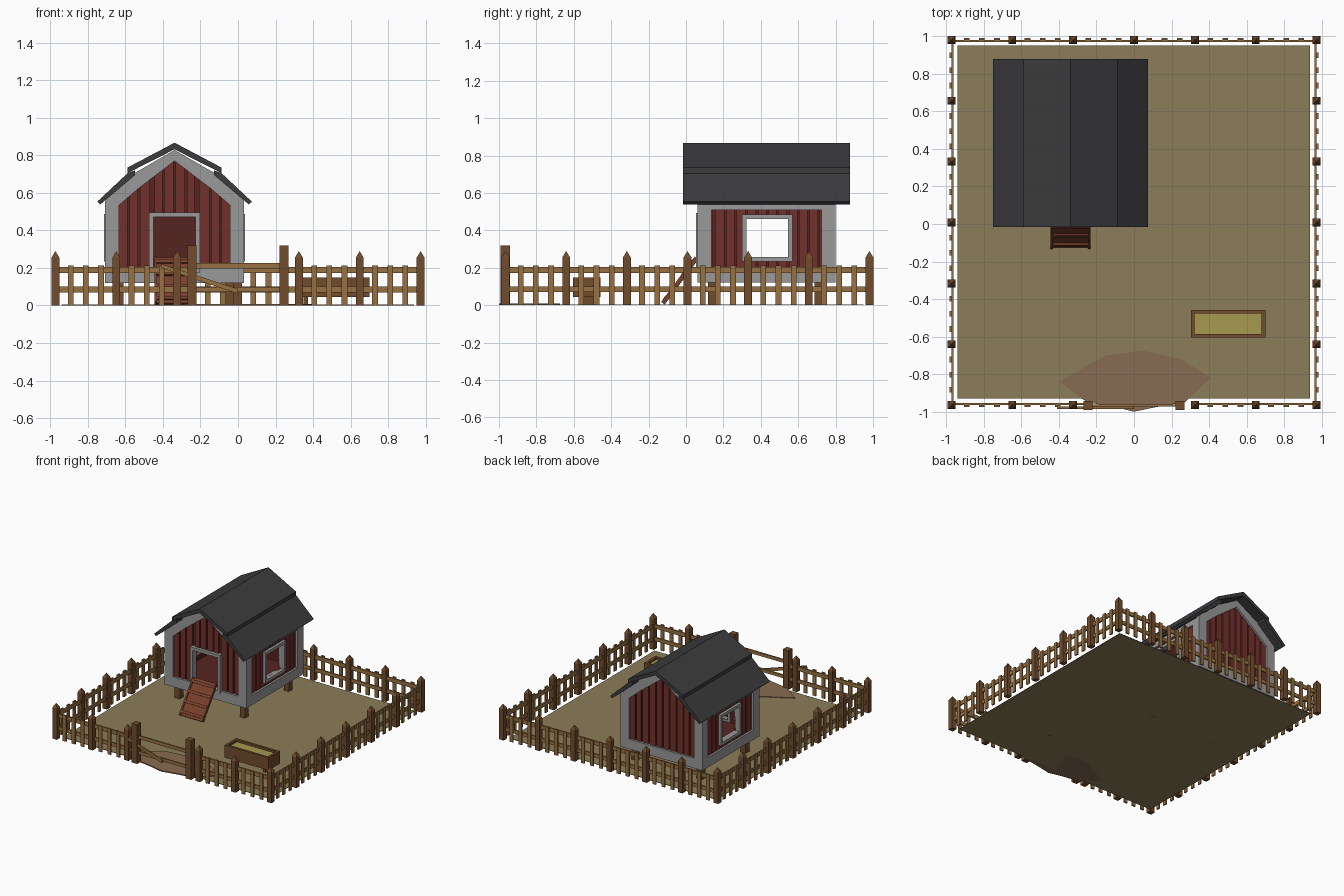
import bpy, bmesh, math
from mathutils import Matrix, Vector

if "Cube" in bpy.data.objects:
    bpy.data.objects.remove(bpy.data.objects["Cube"])

def mat(name, r, g, b):
    m = bpy.data.materials.new(name)
    m.diffuse_color = (r, g, b, 1)
    m.use_nodes = True
    m.node_tree.nodes["Principled BSDF"].inputs["Base Color"].default_value = m.diffuse_color
    return m

GROUND = mat("earth", .26, .205, .1)
DIRT = mat("bare_dirt", .25, .15, .085)
RAIL = mat("light_wood", .31, .165, .055)
POST = mat("dark_wood", .16, .072, .025)
RED = mat("red_paint", .17, .03, .025)
DARK = mat("dark_red", .09, .018, .015)
RAMP = mat("ramp_wood", .19, .05, .025)
GREY = mat("grey_trim", .32, .32, .32)
ROOF = mat("roof", .045, .045, .048)
HAY = mat("feed", .38, .32, .08)

def box(bm, x0, x1, y0, y1, z0, z1):
    m = Matrix.Translation(((x0+x1)/2, (y0+y1)/2, (z0+z1)/2)) @ Matrix.Diagonal((x1-x0, y1-y0, z1-z0, 1))
    bmesh.ops.create_cube(bm, size=1, matrix=m)

def prism(bm, pts, a, b, axis='y'):
    # extrude a (u, z) outline from a to b along the axis
    put = {'y': lambda u, z, d: (u, d, z), 'x': lambda u, z, d: (d, u, z), 'z': lambda u, z, d: (u, z, d)}[axis]
    lo = [bm.verts.new(put(u, z, a)) for u, z in pts]
    hi = [bm.verts.new(put(u, z, b)) for u, z in pts]
    bm.faces.new(lo)
    bm.faces.new(hi[::-1])
    n = len(pts)
    for i in range(n):
        bm.faces.new((lo[i], hi[i], hi[(i+1) % n], lo[(i+1) % n]))

def finish(bm, name, material):
    bmesh.ops.recalc_face_normals(bm, faces=bm.faces)
    me = bpy.data.meshes.new(name)
    bm.to_mesh(me)
    bm.free()
    me.materials.append(material)
    ob = bpy.data.objects.new(name, me)
    bpy.context.collection.objects.link(ob)
    return ob

# Ground and worn patch at the gate
bm = bmesh.new()
box(bm, -.94, .937, -.93, .95, 0, .004)
finish(bm, "ground", GROUND)
bm = bmesh.new()
prism(bm, [(-.4, -.84), (-.25, -.95), (-.1, -.975), (0, -1), (.12, -.975), (.27, -.95), (.41, -.82),
           (.25, -.72), (.05, -.675), (-.15, -.7)], 0, .009, 'z')
finish(bm, "dirt_patch", DIRT)

# Fence: each side runs along u, placed by its own rotation
CY, S, STEP = .008, .973, .3243
def fence(name, angle, gate=False):
    rot = Matrix.Translation((0, CY, 0)) @ Matrix.Rotation(angle, 4, 'Z')
    posts, rails = bmesh.new(), bmesh.new()
    for i in range(-3, 4):
        u = i*STEP
        if not (gate and i == 0) and i < 3:      # last corner belongs to the next side
            box(posts, u-.021, u+.021, -S-.021, -S+.021, 0, .255)
            bmesh.ops.create_cone(posts, segments=4, radius1=.03, radius2=0, depth=.035, cap_ends=True,
                matrix=Matrix.Translation((u, -S, .272)) @ Matrix.Rotation(math.pi/4, 4, 'Z'))
        if i < 3 and not (gate and i in (-1, 0)):
            for k in (1, 2, 3):
                p = u + k*STEP/4
                box(rails, p-.015, p+.015, -S-.011, -S, 0, .213)
    for a, b in ([(-S, -.245), (STEP, S)] if gate else [(-S, S)]):
        for z0, z1 in ((.07, .1), (.172, .205)):
            box(rails, a, b, -S, -S+.011, z0, z1)
    for b, n, m in ((posts, "posts", POST), (rails, "pickets", RAIL)):
        bmesh.ops.transform(b, matrix=rot, verts=b.verts)
        finish(b, f"{name}_fence_{n}", m)

for k, n in enumerate(("front", "right", "back", "left")):
    fence(n, k*math.pi/2, k == 0)

# Gate
bm = bmesh.new()
for x in (-.245, .245):
    box(bm, x-.025, x+.025, -.992, -.942, 0, .32)
finish(bm, "gate_posts", POST)
bm = bmesh.new()
box(bm, -.245, .245, -.973, -.961, .198, .225)
box(bm, -.245, .245, -.973, -.961, .072, .098)
prism(bm, [(-.41, .2), (-.41, .222), (0, .088), (0, .062)], -.985, -.973)
finish(bm, "gate_rails", RAIL)

# Feed trough
bm = bmesh.new()
x0, x1, y0, y1 = .303, .7, -.605, -.457
box(bm, x0, x1, y0, y1, .045, .065)
for a, b in ((x0, x0+.02), (x1-.02, x1)):
    box(bm, a, b, y0, y1, .045, .148)
for a, b in ((y0, y0+.02), (y1-.02, y1)):
    box(bm, x0, x1, a, b, .045, .148)
for x in (.36, .64):
    box(bm, x-.012, x+.012, y0+.03, y1-.03, 0, .05)
finish(bm, "trough", POST)
bm = bmesh.new()
box(bm, x0+.02, x1-.02, y0+.02, y1-.02, .06, .13)
finish(bm, "feed", HAY)

# Coop walls: upright boards over a dark backing, split around an opening (u0, u1, z0, z1)
CX, Y0, Y1, HW = -.338, .062, .8, .37
gable = lambda u: .795 - .7*abs(u - CX)
flat = lambda u: .555
def boards(name, material, edges, top, hole, gap, a, b, axis):
    bm = bmesh.new()
    edges = sorted(set(edges) | set(hole[:2] if hole else ()))
    for l, r in zip(edges, edges[1:]):
        cut = hole and l >= hole[0]-1e-6 and r <= hole[1]+1e-6
        l, r = l + gap/2, r - gap/2
        if r - l < .004:
            continue
        if cut:
            prism(bm, [(l, .14), (r, .14), (r, hole[2]), (l, hole[2])], a, b, axis)
        z = hole[3] if cut else .14
        prism(bm, [(l, z), (r, z), (r, top(r)), (l, top(l))], a, b, axis)
    finish(bm, name, material)

DOOR, WIN = (CX-.112, CX+.112, .2, .47), (.323, .545, .258, .462)
ge = [CX + s*w for s in (-1, 1) for w in (0, .06, .125, .19, .245, .335)]
se = [.09, .15, .21, .265, .323, .38, .435, .49, .545, .6, .655, .71, .77]
for n, ys, s, hole in (("front", Y0, 1, DOOR), ("back", Y1, -1, None)):
    boards(n+"_wall", DARK, [CX-.335, CX, CX+.335], gable, hole, 0, ys+s*.028, ys+s*.04, 'y')
    boards(n+"_boards", RED, ge, gable, hole, .01, ys+s*.016, ys+s*.028, 'y')
for n, s in (("left", -1), ("right", 1)):
    xs = CX + s*HW
    boards(n+"_wall", DARK, [.09, .77], flat, WIN, 0, xs-s*.028, xs-s*.04, 'x')
    boards(n+"_boards", RED, se, flat, WIN, .01, xs-s*.016, xs-s*.028, 'x')
bm = bmesh.new()
box(bm, CX-.34, CX+.34, .09, .77, .14, .185)
finish(bm, "coop_floor", DARK)

# Grey trim: gable frames, side frames, opening surrounds
def ring(bm, outer, inner, a, b, axis):
    n = len(outer)
    for i in range(n):
        j = (i+1) % n
        prism(bm, [outer[i], outer[j], inner[j], inner[i]], a, b, axis)

def rect(u0, u1, z0, z1, g=0):
    return [(u0-g, z0-g), (u1+g, z0-g), (u1+g, z1+g), (u0-g, z1+g)]

def sym(half):
    return [(CX+x, z) for x, z in half] + [(CX-x, z) for x, z in half[::-1] if x]

outer = sym([(.37, .12), (.37, .56), (.24, .69), (0, .828)])
inner = sym([(.295, .2), (.295, .535), (.19, .625), (0, .77)])
bm = bmesh.new()
ring(bm, outer, inner, Y0, Y0+.03, 'y')
ring(bm, outer, inner, Y1-.03, Y1, 'y')
for s in (-1, 1):
    xs = CX + s*HW
    ring(bm, rect(Y0, Y1, .12, .555), rect(Y0+.075, Y1-.075, .2, .51), xs, xs-s*.03, 'x')
finish(bm, "coop_trim", GREY)
bm = bmesh.new()
ring(bm, rect(*DOOR, .024), rect(*DOOR), Y0-.008, Y0+.045, 'y')
finish(bm, "door_frame", GREY)
bm = bmesh.new()
for s in (-1, 1):
    xs = CX + s*HW
    ring(bm, rect(*WIN, .024), rect(*WIN), xs+s*.006, xs-s*.045, 'x')
finish(bm, "window_frames", GREY)

# Gambrel roof
bm = bmesh.new()
for s in (-1, 1):
    for prof in ([(0, .867), (.25, .735), (.25, .705), (0, .832)],
                 [(.21, .72), (.25, .705), (.412, .553), (.396, .538), (.21, .695)]):
        prism(bm, [(CX+s*x, z) for x, z in prof], -.015, .878)
finish(bm, "roof", ROOF)

# Coop legs
bm = bmesh.new()
for x in (CX-.295, CX+.295):
    for y in (.14, .71):
        box(bm, x-.023, x+.023, y-.023, y+.023, 0, .16)
finish(bm, "coop_legs", POST)

# Ramp with rungs, built along its slope
bm = bmesh.new()
start, end = Vector((CX, -.12, .008)), Vector((CX, .06, .25))
d = end - start
box(bm, -.1, .1, 0, d.length, -.008, .008)
for k in range(4):
    y = .03 + k*(d.length-.06)/3
    box(bm, -.1, .1, y-.01, y+.01, .008, .018)
for x in (-.1, .1):
    box(bm, x-.007, x+.007, 0, d.length, -.008, .016)
bmesh.ops.transform(bm, verts=bm.verts,
    matrix=Matrix.Translation(start) @ Matrix.Rotation(math.atan2(d.z, d.y), 4, 'X'))
finish(bm, "ramp", RAMP)
